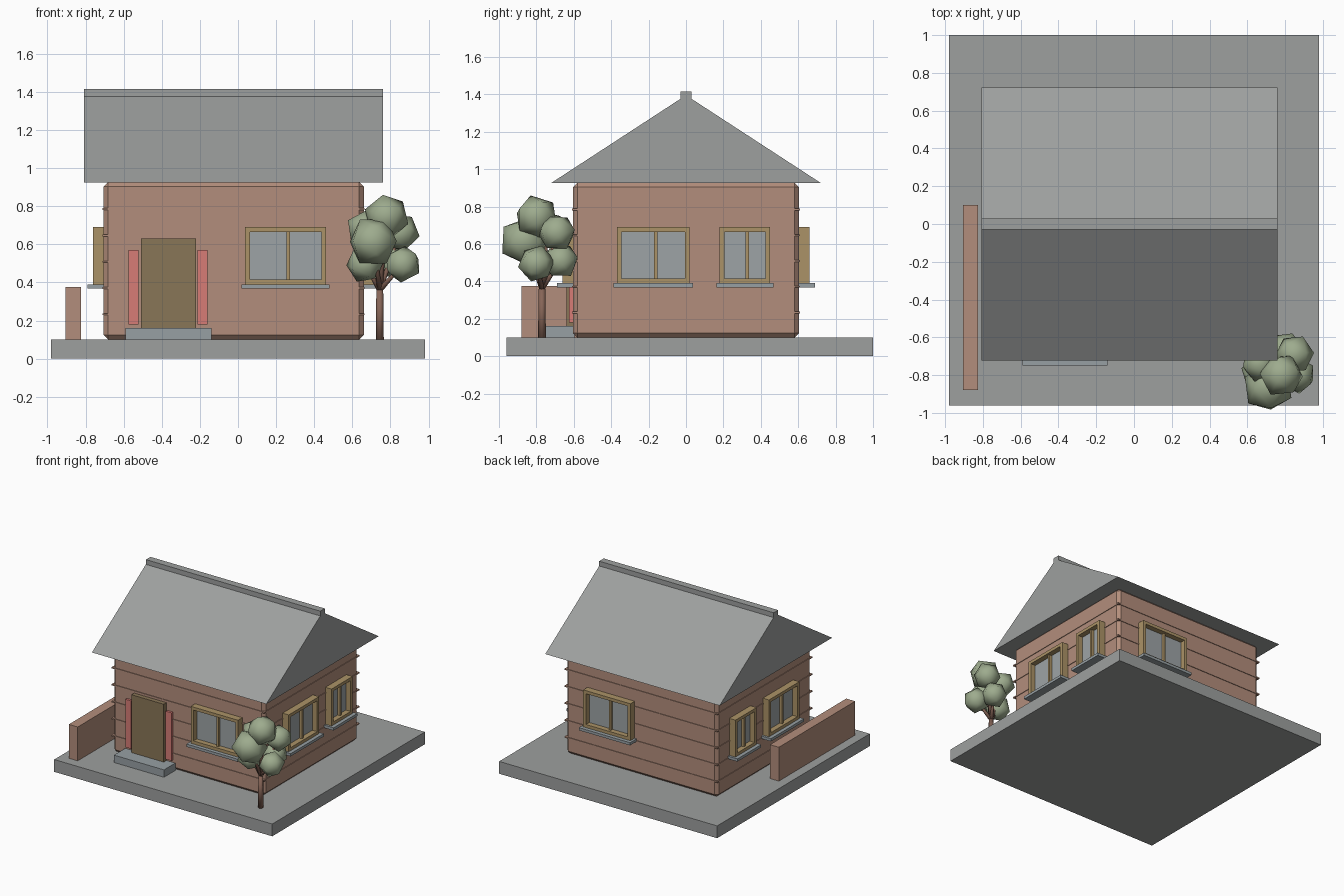
import bpy, bmesh, math, random
from mathutils import Vector, Matrix

random.seed(4)
default = bpy.data.objects.get("Cube")
if default:
    bpy.data.objects.remove(default)


def material(name, r, g, b):
    m = bpy.data.materials.new(name)
    m.use_nodes = True
    m.diffuse_color = (r, g, b, 1)
    m.node_tree.nodes["Principled BSDF"].inputs["Base Color"].default_value = (r, g, b, 1)
    return m


concrete = material("concrete grey", 0.34, 0.35, 0.345)
stone = material("sill grey", 0.31, 0.35, 0.37)
wood = material("wall wood", 0.45, 0.27, 0.20)
frame_wood = material("frame ochre", 0.41, 0.29, 0.135)
door_wood = material("door brown", 0.25, 0.18, 0.095)
red = material("shutter red", 0.68, 0.20, 0.18)
glass = material("window glass", 0.34, 0.37, 0.38)
leaf = material("leaf green", 0.34, 0.41, 0.27)
bark = material("bark brown", 0.24, 0.13, 0.095)


def finish(bm, name, mat, matrix=None, smooth=False):
    """Turn a bmesh into a scene object."""
    bmesh.ops.recalc_face_normals(bm, faces=bm.faces)
    mesh = bpy.data.meshes.new(name)
    for f in bm.faces:
        f.smooth = smooth
    bm.to_mesh(mesh)
    bm.free()
    mesh.materials.append(mat)
    obj = bpy.data.objects.new(name, mesh)
    if matrix:
        obj.matrix_world = matrix
    bpy.context.collection.objects.link(obj)
    return obj


def box(name, mat, x, y, z, matrix=None):
    """Box given by its (low, high) range on each axis."""
    bm = bmesh.new()
    lo, hi = Vector((x[0], y[0], z[0])), Vector((x[1], y[1], z[1]))
    place = Matrix.Translation((lo + hi) / 2) @ Matrix.Diagonal((*(hi - lo), 1))
    bmesh.ops.create_cube(bm, size=1, matrix=place)
    return finish(bm, name, mat, matrix)


# Ground slab and side fence
box("ground_slab", concrete, (-0.98, 0.98), (-0.96, 1.0), (0, 0.1))
box("side_fence", wood, (-0.905, -0.825), (-0.88, 0.1), (0.1, 0.375))

# House body with chamfered edges and thin strips between the planks
X0, X1, Y0, Y1, Z0, Z1 = -0.705, 0.66, -0.605, 0.605, 0.1, 0.927
walls = box("walls", wood, (X0, X1), (Y0, Y1), (Z0, Z1))
chamfer = walls.modifiers.new("chamfer", "BEVEL")
chamfer.width = 0.024
chamfer.segments = 1
lip = 0.005
for i in range(1, 6):
    z = Z0 + i * (Z1 - Z0) / 6 - 0.005
    box(f"plank_strip_{i}", wood, (X0 - lip, X1 + lip), (Y0 - lip, Y1 + lip),
        (z - 0.005, z + 0.005))

# Gable roof as an extruded triangle, with a ridge beam
bm = bmesh.new()
gable = bm.faces.new([bm.verts.new((-0.808, y, z))
                      for y, z in ((-0.722, 0.925), (0.722, 0.925), (0, 1.395))])
ext = bmesh.ops.extrude_face_region(bm, geom=[gable], use_keep_orig=True)
bmesh.ops.translate(bm, vec=(1.568, 0, 0),
                    verts=[v for v in ext["geom"] if isinstance(v, bmesh.types.BMVert)])
finish(bm, "roof", concrete)
box("roof_ridge", concrete, (-0.808, 0.76), (-0.029, 0.029), (1.36, 1.415))

# Doorstep, door and red side panels
box("doorstep", stone, (-0.59, -0.14), (-0.75, Y0 + 0.01), (0.1, 0.16))
box("door", door_wood, (-0.51, -0.22), (-0.64, Y0 + 0.01), (0.16, 0.63))
for name, x in (("right", -0.575), ("left", -0.212)):
    box(f"door_panel_{name}", red, (x, x + 0.052), (-0.625, Y0 + 0.01), (0.18, 0.57))


def window(name, x, y, angle, width):
    """Window centred on a wall point; local -y points out of the wall."""
    m = Matrix.Translation((x, y, 0)) @ Matrix.Rotation(math.radians(angle), 4, "Z")
    w, lo, hi, t = width / 2, 0.39, 0.69, 0.025
    depth = (-0.055, 0.01)
    box(name + "_jamb_a", frame_wood, (-w, t - w), depth, (lo, hi), m)
    box(name + "_jamb_b", frame_wood, (w - t, w), depth, (lo, hi), m)
    box(name + "_head", frame_wood, (t - w, w - t), depth, (hi - t, hi), m)
    box(name + "_bottom_rail", frame_wood, (t - w, w - t), depth, (lo, lo + t), m)
    box(name + "_mullion", frame_wood, (0.004, 0.022), (-0.035, 0), (lo + t, hi - t), m)
    box(name + "_glass", glass, (t - w, w - t), (-0.012, 0), (lo + t, hi - t), m)
    box(name + "_sill", stone, (-w - 0.018, w + 0.018), (-0.085, 0.01), (lo - 0.022, lo), m)


window("front_window", 0.25, Y0, 0, 0.425)
window("back_window", 0.25, Y1, 180, 0.425)
for side, x, angle in (("left", X1, 90), ("right", X0, -90)):
    window(f"{side}_wide_window", x, -0.175, angle, 0.39)
    window(f"{side}_narrow_window", x, 0.315, angle, 0.27)


# Tree: tapered trunk, branches and faceted leaf clumps
def limb(name, a, b, r1, r2):
    a, b = Vector(a), Vector(b)
    bm = bmesh.new()
    bmesh.ops.create_cone(bm, cap_ends=True, segments=8, radius1=r1, radius2=r2,
                          depth=(b - a).length)
    turn = (b - a).to_track_quat("Z", "Y").to_matrix().to_4x4()
    finish(bm, name, bark, Matrix.Translation((a + b) / 2) @ turn, True)


fork = (0.744, -0.77, 0.36)
limb("trunk", (0.744, -0.77, 0.1), fork, 0.021, 0.018)
clumps = [(0.78, -0.80, 0.745, 0.12), (0.71, -0.865, 0.615, 0.135),
          (0.85, -0.69, 0.66, 0.105), (0.865, -0.80, 0.495, 0.10),
          (0.665, -0.79, 0.495, 0.10), (0.80, -0.67, 0.51, 0.10),
          (0.665, -0.74, 0.68, 0.10)]
for i, (x, y, z, r) in enumerate(clumps, 1):
    limb(f"branch_{i}", fork, (x, y, z), 0.015, 0.007)
    bm = bmesh.new()
    bmesh.ops.create_icosphere(bm, subdivisions=1, radius=r)
    spin = Matrix.Rotation(random.uniform(0, 6), 4, (random.random(), random.random(), 0.5))
    finish(bm, f"leaf_clump_{i}", leaf, Matrix.Translation((x, y, z)) @ spin, True)
